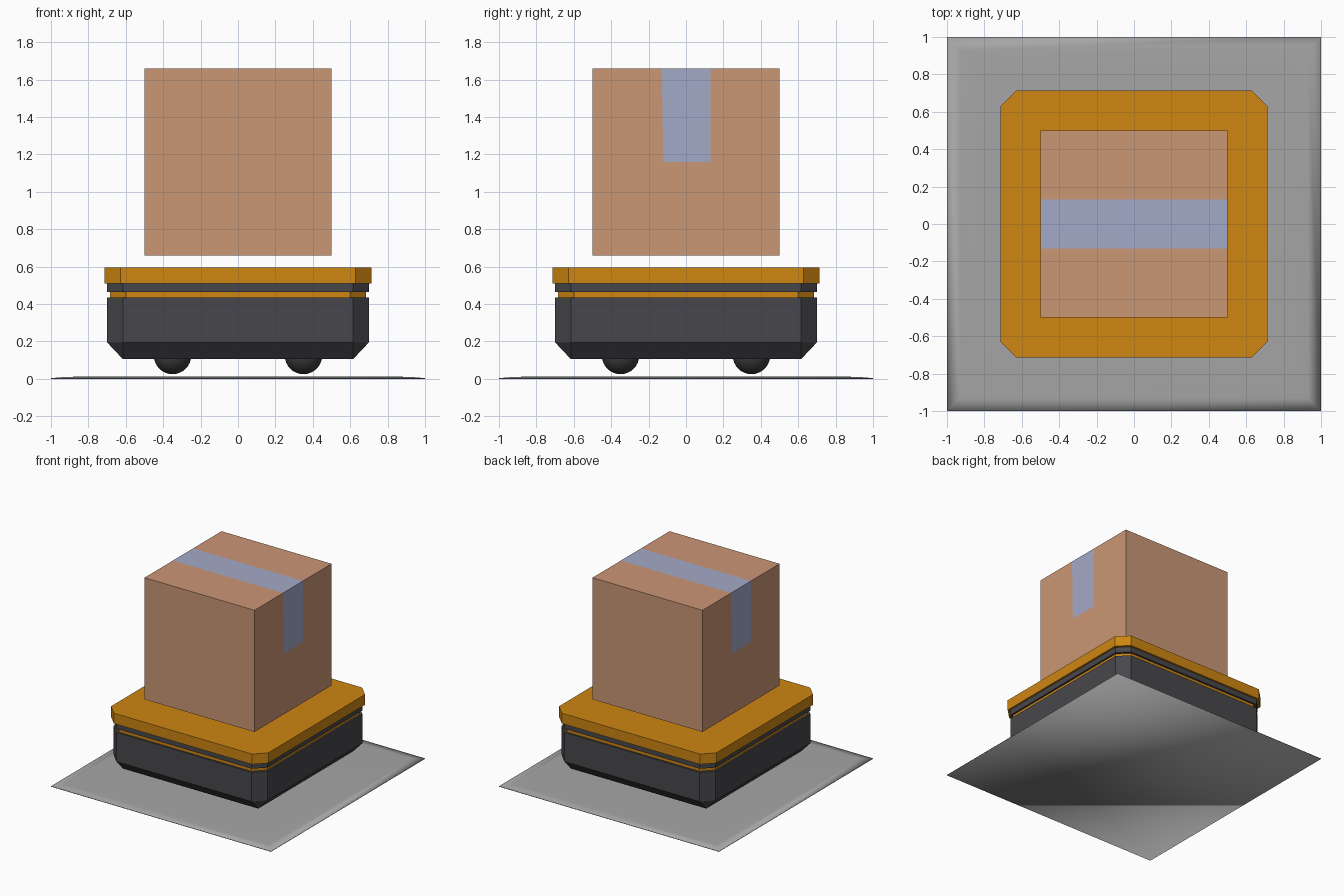
import bpy, bmesh
from mathutils import Vector

cube = bpy.data.objects.get("Cube")
if cube:
    bpy.data.objects.remove(cube, do_unlink=True)


def material(name, rgb):
    m = bpy.data.materials.new(name)
    m.use_nodes = True
    m.diffuse_color = (*rgb, 1)
    m.node_tree.nodes["Principled BSDF"].inputs["Base Color"].default_value = (*rgb, 1)
    return m


cardboard = material("cardboard", (0.60, 0.31, 0.18))
tape = material("pale blue tape", (0.37, 0.40, 0.58))
orange = material("orange", (0.62, 0.24, 0.006))
charcoal = material("charcoal", (0.064, 0.062, 0.07))
rubber = material("dark rubber", (0.045, 0.045, 0.047))
grey = material("floor grey", (0.38, 0.38, 0.38))


def make_object(name, bm, *mats, smooth=False):
    bmesh.ops.recalc_face_normals(bm, faces=bm.faces)
    mesh = bpy.data.meshes.new(name)
    bm.to_mesh(mesh)
    bm.free()
    for m in mats:
        mesh.materials.append(m)
    for p in mesh.polygons:
        p.use_smooth = smooth
    ob = bpy.data.objects.new(name, mesh)
    bpy.context.collection.objects.link(ob)
    return ob


def stacked(name, rings, mat, smooth=False):
    """Loft square rings given as (half width, corner cut, height)."""
    bm = bmesh.new()
    loops = []
    for h, c, z in rings:
        k = h - c
        outline = [(k, -h), (h, -k), (h, k), (k, h), (-k, h), (-h, k), (-h, -k), (-k, -h)]
        loops.append([bm.verts.new((x, y, z)) for x, y in outline])
    for a, b in zip(loops, loops[1:]):
        for i in range(8):
            j = (i + 1) % 8
            bm.faces.new((a[i], a[j], b[j], b[i]))
    bm.faces.new(loops[0][::-1])
    bm.faces.new(loops[-1])
    bmesh.ops.remove_doubles(bm, verts=bm.verts, dist=0.0001)
    return make_object(name, bm, mat, smooth=smooth)


# Floor pad with softly sloping rim
stacked("floor_pad", [(1, 0, 0), (1, 0, 0.004), (0.93, 0, 0.01), (0.82, 0, 0.013)],
        grey, smooth=True)

# Cart body, trim band, collar and lid
stacked("cart_body", [(0.615, 0, 0.105), (0.70, 0.085, 0.195), (0.70, 0.085, 0.435)], charcoal)
stacked("trim_band", [(0.685, 0.085, 0.435), (0.685, 0.085, 0.465)], orange)
stacked("cart_collar", [(0.70, 0.085, 0.465), (0.70, 0.085, 0.51)], charcoal)
stacked("cart_lid", [(0.715, 0.087, 0.51), (0.715, 0.087, 0.595)], orange)

# Ball wheels
for side, x in (("right", -0.35), ("left", 0.35)):
    for end, y in (("front", -0.35), ("back", 0.35)):
        bm = bmesh.new()
        bmesh.ops.create_uvsphere(bm, u_segments=32, v_segments=16, radius=0.1)
        wheel = make_object(f"{end}_{side}_wheel", bm, rubber, smooth=True)
        wheel.location = (x, y, 0.125)

# Floating parcel, cut along the tape outline
tape_half, tape_end = 0.13, 1.16
bm = bmesh.new()
bmesh.ops.create_cube(bm, size=1)
bmesh.ops.translate(bm, verts=bm.verts, vec=(0, 0, 1.16))
for point, normal in (((0, tape_half, 0), (0, 1, 0)), ((0, -tape_half, 0), (0, 1, 0)),
                      ((0, 0, tape_end), (0, 0, 1))):
    bmesh.ops.bisect_plane(bm, geom=bm.verts[:] + bm.edges[:] + bm.faces[:],
                           plane_co=Vector(point), plane_no=Vector(normal))
bm.normal_update()
for f in bm.faces:
    c = f.calc_center_median()
    on_side = abs(f.normal.x) > 0.5 and c.z > tape_end
    f.material_index = int(abs(c.y) < tape_half and (f.normal.z > 0.5 or on_side))
# Slight taper on one edge of each hanging tape end
for v in bm.verts:
    if abs(v.co.z - tape_end) < 0.001 and abs(v.co.y) < 0.2 and v.co.x * v.co.y < 0:
        v.co.y *= 0.93
make_object("parcel", bm, cardboard, tape)
